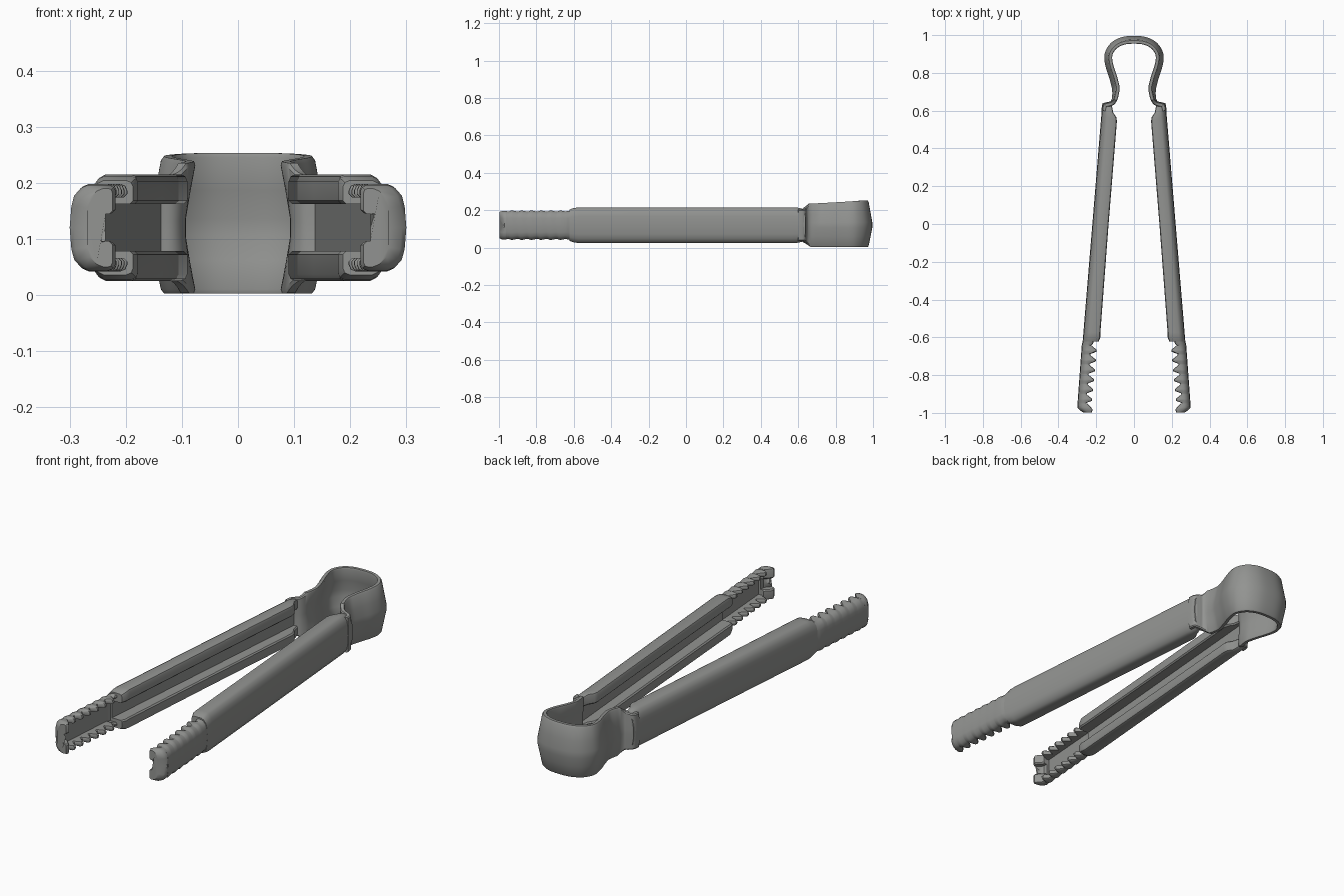
import bpy, bmesh
from mathutils import Vector

if "Cube" in bpy.data.objects:
    bpy.data.objects.remove(bpy.data.objects["Cube"])

MID = 0.12  # height of the centre plane

steel = bpy.data.materials.new("brushed grey steel")
steel.diffuse_color = (0.29, 0.295, 0.285, 1)
steel.use_nodes = True
steel.node_tree.nodes["Principled BSDF"].inputs["Base Color"].default_value = steel.diffuse_color


def loft(name, rings, cap_start=True):
    """Skin closed rings, cap the ends and mirror to the other side."""
    bm = bmesh.new()
    vs = [[bm.verts.new(p) for p in r] for r in rings]
    n = len(rings[0])
    for a, b in zip(vs, vs[1:]):
        for i in range(n):
            bm.faces.new((a[i], a[(i + 1) % n], b[(i + 1) % n], b[i]))
    if cap_start:
        bm.faces.new(vs[0])
    bm.faces.new(vs[-1])
    bmesh.ops.recalc_face_normals(bm, faces=bm.faces)
    me = bpy.data.meshes.new(name)
    bm.to_mesh(me)
    bm.free()
    ob = bpy.data.objects.new(name, me)
    bpy.context.collection.objects.link(ob)
    me.materials.append(steel)
    mod = ob.modifiers.new("mirror", 'MIRROR')
    mod.merge_threshold = 0.0005
    bpy.ops.object.select_all(action='DESELECT')
    ob.select_set(True)
    bpy.context.view_layer.objects.active = ob
    bpy.ops.object.shade_smooth_by_angle(angle=0.6)
    return ob


def channel(y, x, depth, half, gap, floor, notch=0.0):
    """C-shaped section open toward the middle; x is its outer face."""
    r = min(0.012, depth * 0.15)
    top = [(0, 0), (0.003, half * 0.5), (0.008, half * 0.75), (0.02, half * 0.93),
           (0.032, half), (depth - r, half), (depth - 0.3 * r, half - 0.3 * r),
           (depth, half - r), (depth, gap + 0.006), (depth - 0.006, gap),
           (floor, gap), (floor, 0)]
    ring = top + [(u, -h) for u, h in top[-2:0:-1]]
    return [(x - u, y + (notch if abs(h) <= gap * 0.999 else 0), MID + h) for u, h in ring]


def lerp(v, a, b, fa, fb):
    t = max(0.0, min(1.0, (v - a) / (b - a)))
    return fa + t * (fb - fa)


# Spring bow: crowned sheet swept around the handle end
ctrl = [(-0.06, .982), (0, .988), (.06, .982), (.11, .958), (.14, .92), (.149, .88),
        (.141, .83), (.123, .775), (.109, .72), (.106, .685), (.108, .66),
        (.119, .641), (.14, .635), (.157, .628), (.162, .60), (.164, .57)]
ctrl = [Vector(p) for p in ctrl]
path = []
for i in range(1, len(ctrl) - 2):
    a, b, c, d = ctrl[i - 1:i + 3]
    for k in range(5):
        t = k / 5
        path.append(0.5 * (2 * b + (c - a) * t + (2 * a - 5 * b + 4 * c - d) * t * t
                           + (3 * b - a - 3 * c + d) * t ** 3))
path.append(ctrl[-2])
rings = []
for i, p in enumerate(path):
    tan = (path[min(i + 1, len(path) - 1)] - path[max(i - 1, 0)]).normalized()
    if i == 0:
        tan = Vector((1, 0))
    out = Vector((-tan.y, tan.x))
    z1 = lerp(p.y, .66, .98, .235, .253) if p.y > .66 else lerp(p.y, .63, .66, .205, .235)
    z0 = lerp(p.y, .63, .67, .035, .003)
    crown = lerp(p.y, .64, .72, .004, .024)
    levels = [-1, -.94, -.5, -.12, .12, .5, .94, 1]
    ring = []
    for side, order in ((0.011, levels), (-0.011, levels[::-1])):
        for s in order:
            z = MID + s * (z1 - MID if s > 0 else MID - z0)
            edge = 0.65 if abs(s) == 1 else 1
            q = p + out * (side * edge - crown * abs(s))
            ring.append((0 if i == 0 else q.x, q.y, z))
    rings.append(ring)
loft("spring_bow", rings, cap_start=False)

# Long arms: lipped channels splaying toward the jaws
arm = []
for y, depth, half in ((.640, .045, .080), (.615, .055, .09), (.59, .062, .095),
                       (.565, .080, .095), (.545, .085, .095), (0, .086, .095),
                       (-.575, .090, .095), (-.60, .092, .092), (-.622, .085, .084)):
    arm.append(channel(y, .175 + .0826 * (.55 - y), depth, half, .042, .032))
loft("arm", arm)

# Jaws: narrower channels whose edges carry saw teeth
jaw = [channel(-.585, .262, .060, .080, .058, .022),
       channel(-.635, .275, .058, .076, .058, .022)]
teeth, pitch, start = 6, .052, -.642
for k in range(teeth):
    y = start - k * pitch
    for dy, depth, half in ((0, .050, .073), (.024, .081, .078),
                            (.034, .081, .078), (.046, .050, .073)):
        yy = y - dy
        jaw.append(channel(yy, .276 + .073 * (-.635 - yy), depth - .001 * k,
                           half, .054, .022))
jaw.append(channel(-.962, .300, .055, .075, .050, .022))
loft("toothed_jaw", jaw)

# Jaw tips: hooked ends split by a notch
loft("jaw_tip", [channel(-.950, .299, .050, .074, .026, .034),
                 channel(-.970, .300, .072, .076, .026, .036),
                 channel(-.984, .292, .074, .076, .026, .036, .010),
                 channel(-.998, .272, .048, .070, .024, .036, .020)])
